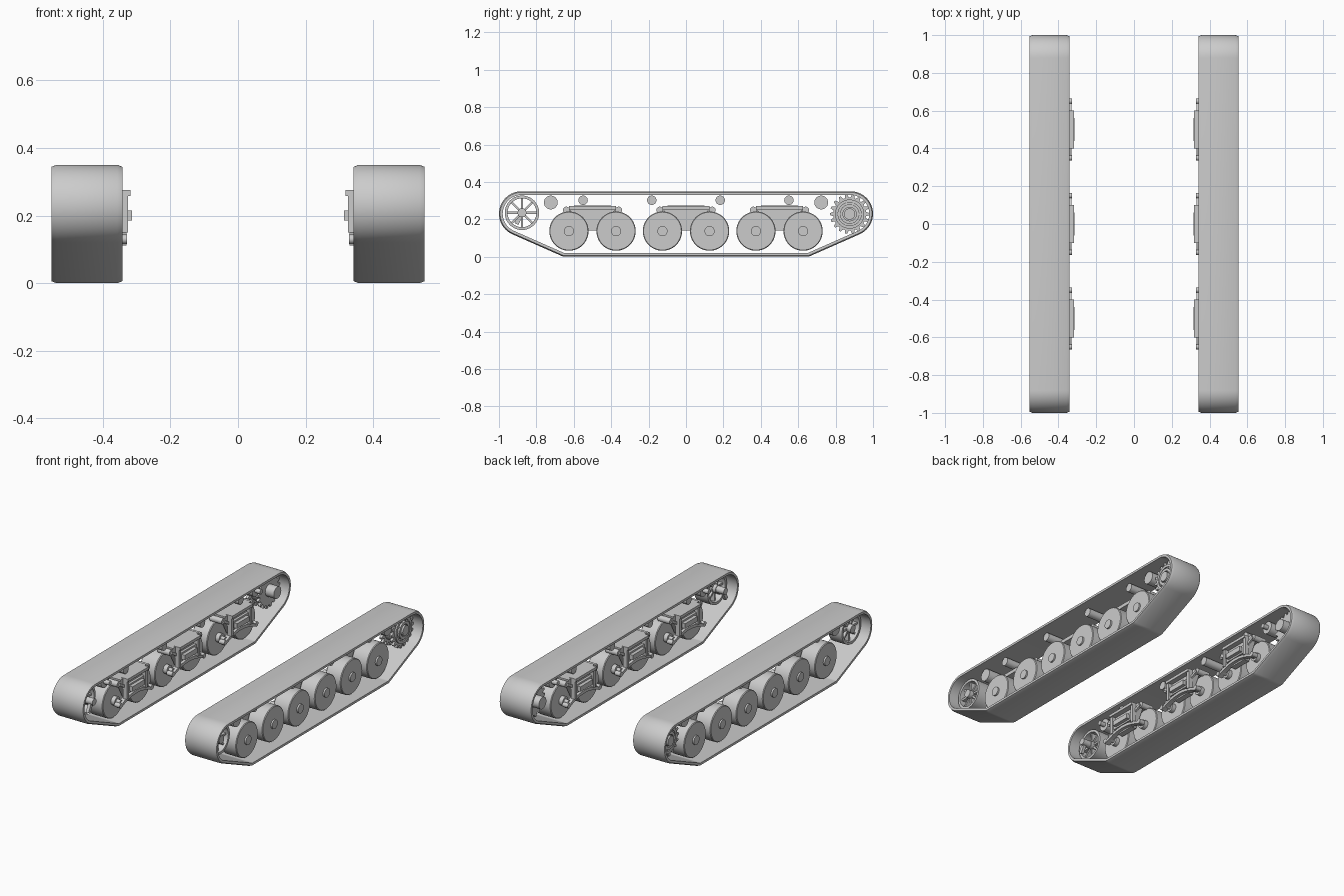
import bpy
import bmesh
from math import atan2, acos, cos, sin, pi, hypot

if "Cube" in bpy.data.objects:
    bpy.data.objects.remove(bpy.data.objects["Cube"])

grey = bpy.data.materials.new("plain_grey")
grey.use_nodes = True
grey.diffuse_color = (0.6, 0.6, 0.6, 1)
grey.node_tree.nodes["Principled BSDF"].inputs["Base Color"].default_value = (0.6, 0.6, 0.6, 1)


def finish(name, bm):
    """Turn the left-hand part into an object, mirrored to the right."""
    bmesh.ops.recalc_face_normals(bm, faces=bm.faces)
    mesh = bpy.data.meshes.new(name)
    bm.to_mesh(mesh)
    bm.free()
    mesh.materials.append(grey)
    ob = bpy.data.objects.new(name, mesh)
    bpy.context.collection.objects.link(ob)
    bpy.ops.object.select_all(action="DESELECT")
    ob.select_set(True)
    bpy.context.view_layer.objects.active = ob
    bpy.ops.object.shade_smooth_by_angle(angle=pi / 6)
    ob.modifiers.new("both_sides", "MIRROR")
    return ob


def loft(bm, sections, closed=False):
    """Skin equal-length loops of (y, z) points, each at its own x."""
    rings = [[bm.verts.new((x, y, z)) for y, z in pts] for x, pts in sections]
    n = len(rings[0])
    pairs = list(zip(rings, rings[1:]))
    if closed:
        pairs.append((rings[-1], rings[0]))
    else:
        bm.faces.new(rings[0])
        bm.faces.new(rings[-1])
    for a, b in pairs:
        for i in range(n):
            j = (i + 1) % n
            bm.faces.new((a[i], a[j], b[j], b[i]))


def circle(y, z, r, n=32):
    return [(y + r * cos(2 * pi * i / n), z + r * sin(2 * pi * i / n)) for i in range(n)]


def prism(bm, pts, x0, x1):
    loft(bm, [(x0, pts), (x1, pts)])


def disc(bm, y, z, r, x0, x1, n=32, bevel=0.0):
    if bevel:
        loft(bm, [(x0, circle(y, z, r - bevel, n)), (x0 + bevel, circle(y, z, r, n)),
                  (x1 - bevel, circle(y, z, r, n)), (x1, circle(y, z, r - bevel, n))])
    else:
        prism(bm, circle(y, z, r, n), x0, x1)


def ring(bm, y, z, r_out, r_in, x0, x1, n=40):
    a, b = circle(y, z, r_out, n), circle(y, z, r_in, n)
    loft(bm, [(x0, a), (x1, a), (x1, b), (x0, b)], closed=True)


def box(bm, x0, x1, y0, y1, z0, z1):
    prism(bm, [(y0, z0), (y1, z0), (y1, z1), (y0, z1)], x0, x1)


def bar(bm, p, q, w, x0, x1):
    """Straight bar of width w between two (y, z) points."""
    dy, dz = q[0] - p[0], q[1] - p[1]
    k = w / 2 / hypot(dy, dz)
    oy, oz = -dz * k, dy * k
    prism(bm, [(p[0] + oy, p[1] + oz), (p[0] - oy, p[1] - oz),
               (q[0] - oy, q[1] - oz), (q[0] + oy, q[1] + oz)], x0, x1)


# Track belt: outline wrapped around end circles and rounded lower corners
END, END_R = (0.88, 0.23), 0.12
LOW, LOW_R = (0.645, 0.05), 0.05


def belt_outline(inset):
    dy, dz = END[0] - LOW[0], END[1] - LOW[1]
    tangent = atan2(dz, dy) - acos((LOW_R - END_R) / hypot(dy, dz))
    half = []
    for (cy, cz), r, a0, a1, n in ((LOW, LOW_R, -pi / 2, tangent, 6),
                                   (END, END_R, tangent, pi / 2, 24)):
        for i in range(n + 1):
            a = a0 + (a1 - a0) * i / n
            half.append((cy + (r - inset) * cos(a), cz + (r - inset) * sin(a)))
    return half + [(-y, z) for y, z in reversed(half)]


bm = bmesh.new()
belt = [(0.342, 0.006), (0.357, 0), (0.537, 0), (0.552, 0.006), (0.552, 0.02), (0.342, 0.02)]
loft(bm, [(x, belt_outline(d)) for x, d in belt], closed=True)
finish("track_belt", bm)

# Bogies, each with a pair of road wheels
WHEEL_Z = 0.137
for label, cy in (("front", -0.5), ("middle", 0), ("rear", 0.5)):
    bm = bmesh.new()
    for s in (-1, 1):
        wy = cy + s * 0.126
        disc(bm, wy, WHEEL_Z, 0.105, 0.395, 0.5, 48, 0.004)
        disc(bm, wy, WHEEL_Z, 0.027, 0.37, 0.51, 24)
    finish(label + "_road_wheels", bm)

    bm = bmesh.new()
    prism(bm, [(cy - 0.12, 0.25), (cy - 0.06, 0.14), (cy + 0.06, 0.14), (cy + 0.12, 0.25)],
          0.35, 0.385)
    box(bm, 0.35, 0.44, cy - 0.125, cy + 0.125, 0.25, 0.272)
    box(bm, 0.318, 0.36, cy - 0.1, cy + 0.1, 0.258, 0.275)
    box(bm, 0.335, 0.352, cy - 0.09, cy + 0.09, 0.175, 0.225)
    box(bm, 0.314, 0.34, cy - 0.06, cy + 0.06, 0.185, 0.215)
    for s in (-1, 1):
        # side posts, upper pivots and braces
        box(bm, 0.325, 0.352, cy + s * 0.09 - 0.01, cy + s * 0.09 + 0.01, 0.15, 0.26)
        disc(bm, cy + s * 0.14, 0.25, 0.018, 0.35, 0.43, 16)
        bar(bm, (cy + s * 0.05, 0.2), (cy + s * 0.14, 0.25), 0.016, 0.342, 0.356)
    finish(label + "_bogie_frame", bm)

    # Arched equaliser arm with bosses on its ends
    bm = bmesh.new()
    ends = [i / 4 - 1 for i in range(9)]
    arch = [(cy + t * 0.15, 0.168 - 0.038 * t * t) for t in ends]
    prism(bm, arch + [(y, z - 0.018) for y, z in reversed(arch)], 0.33, 0.36)
    for s in (-1, 1):
        disc(bm, cy + s * 0.15, 0.13, 0.014, 0.328, 0.365, 16)
        disc(bm, cy + s * 0.126, WHEEL_Z, 0.014, 0.345, 0.395, 16)
    finish(label + "_bogie_arm", bm)

# Return rollers under the upper run
bm = bmesh.new()
for y in (-0.55, -0.183, 0.183, 0.55):
    disc(bm, y, 0.302, 0.025, 0.365, 0.5, 24)
for y in (-0.723, 0.723):
    disc(bm, y, 0.29, 0.037, 0.385, 0.5, 24)
    disc(bm, y, 0.29, 0.014, 0.35, 0.385, 16)
finish("return_rollers", bm)

# Front idler: rims, hub and eight spokes
IY, IZ = -0.877, 0.235
bm = bmesh.new()
ring(bm, IY, IZ, 0.092, 0.077, 0.405, 0.495)
disc(bm, IY, IZ, 0.024, 0.4, 0.505, 24)
for i in range(8):
    a = i * pi / 4
    bar(bm, (IY + 0.018 * cos(a), IZ + 0.018 * sin(a)),
        (IY + 0.082 * cos(a), IZ + 0.082 * sin(a)), 0.012, 0.42, 0.48)
finish("idler_wheel", bm)

bm = bmesh.new()
disc(bm, IY, IZ, 0.02, 0.348, 0.405, 20)
bar(bm, (IY, IZ), (IY - 0.03, IZ - 0.06), 0.022, 0.36, 0.378)
finish("idler_crank", bm)

# Rear drive sprocket: two toothed plates on a drum
SY, SZ, TEETH = 0.875, 0.228, 18
tooth = []
for i in range(TEETH):
    for step, r in ((-0.36, 0.088), (-0.15, 0.106), (0.15, 0.106), (0.36, 0.088)):
        a = 2 * pi * (i + step) / TEETH
        tooth.append((SY + r * cos(a), SZ + r * sin(a)))
bm = bmesh.new()
for x in (0.405, 0.475):
    prism(bm, tooth, x, x + 0.016)
disc(bm, SY, SZ, 0.075, 0.42, 0.476, 40)
ring(bm, SY, SZ, 0.078, 0.062, 0.49, 0.5)
ring(bm, SY, SZ, 0.052, 0.036, 0.49, 0.505)
disc(bm, SY, SZ, 0.03, 0.49, 0.512, 24)
for i in range(10):
    a = i * pi / 5
    disc(bm, SY + 0.057 * cos(a), SZ + 0.057 * sin(a), 0.005, 0.49, 0.498, 8)
disc(bm, SY, SZ, 0.036, 0.348, 0.405, 24)
finish("drive_sprocket", bm)
